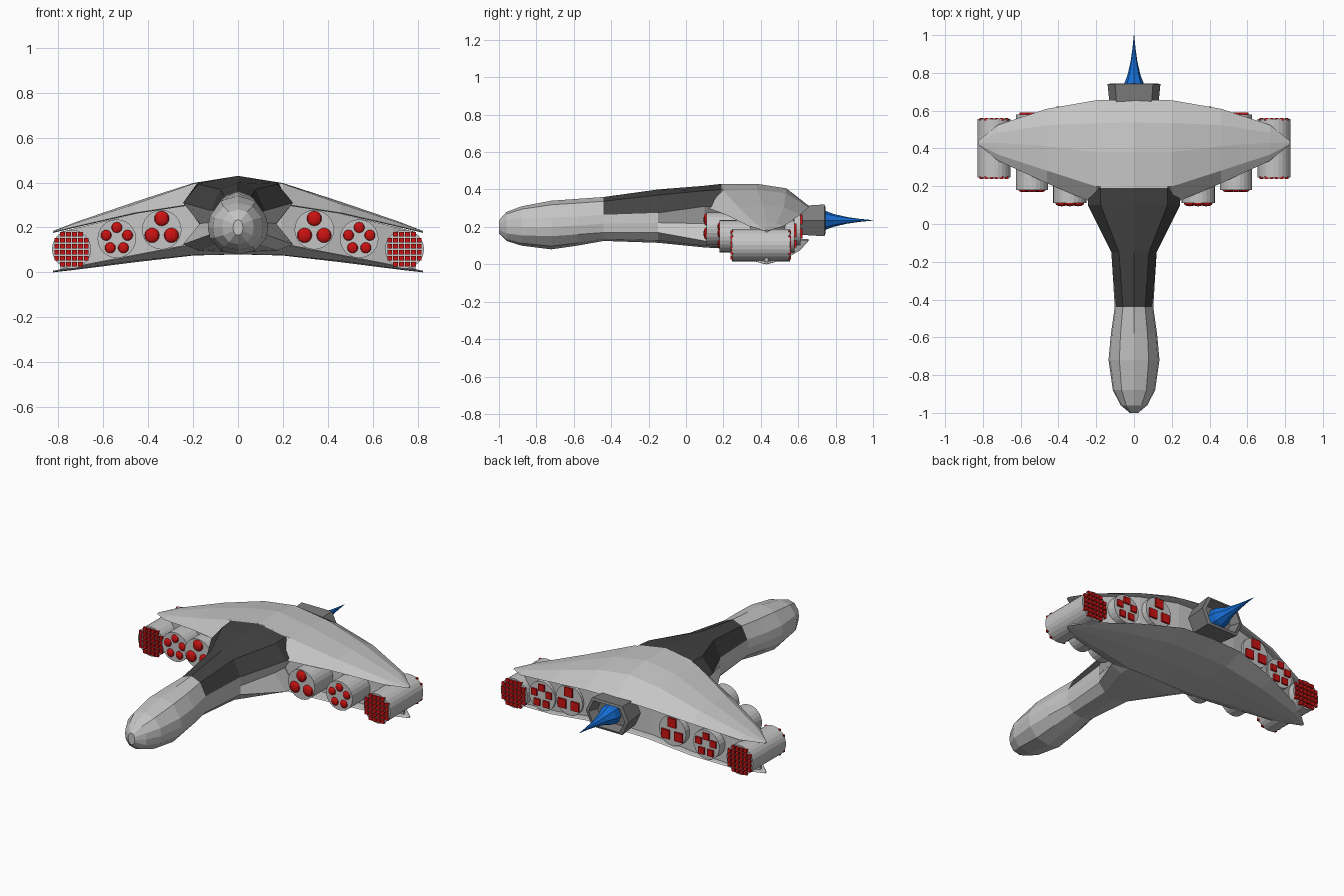
import bpy, bmesh, math
from mathutils import Matrix, Vector

if "Cube" in bpy.data.objects:
    bpy.data.objects.remove(bpy.data.objects["Cube"])


def material(name, rgb):
    m = bpy.data.materials.new(name)
    m.diffuse_color = (*rgb, 1)
    m.use_nodes = True
    m.node_tree.nodes["Principled BSDF"].inputs["Base Color"].default_value = m.diffuse_color
    return m


LIGHT = material("light_grey", (0.56, 0.56, 0.56))
DARK = material("charcoal", (0.055, 0.055, 0.055))
MID = material("mid_grey", (0.2, 0.2, 0.2))
RED = material("red", (0.6, 0.006, 0.006))
BLUE = material("blue", (0.008, 0.16, 0.68))


def finish(name, bm, *mats):
    bmesh.ops.recalc_face_normals(bm, faces=bm.faces)
    me = bpy.data.meshes.new(name)
    bm.to_mesh(me)
    bm.free()
    for m in mats:
        me.materials.append(m)
    ob = bpy.data.objects.new(name, me)
    bpy.context.collection.objects.link(ob)
    return ob


def loft(name, rings, mats, rule=None, closed=False):
    """Skin a list of equal-length rings; rule(i, j) gives the material index."""
    bm = bmesh.new()
    vs = [[bm.verts.new(p) for p in r] for r in rings]
    n = len(vs[0])
    for i in range(len(vs) if closed else len(vs) - 1):
        a, b = vs[i], vs[(i + 1) % len(vs)]
        for j in range(n):
            k = (j + 1) % n
            f = bm.faces.new((a[j], a[k], b[k], b[j]))
            if rule:
                f.material_index = rule(i, j)
    if not closed:
        bm.faces.new(vs[0])
        bm.faces.new(vs[-1])
    return finish(name, bm, *mats)


# Fuselage and neck: y, half width, z top, z upper edge, z lower edge, z bottom, waist, shoulder
hull = [
    (-1.0, .02, .235, .215, .185, .165, .022, .62),
    (-.96, .065, .28, .235, .165, .125, .07, .62),
    (-.88, .105, .31, .245, .155, .10, .112, .62),
    (-.72, .125, .34, .25, .15, .08, .135, .62),
    (-.58, .115, .35, .255, .16, .10, .122, .62),
    (-.44, .095, .36, .265, .17, .125, .102, .62),
    (-.15, .12, .40, .275, .17, .115, .12, .66),
    (.10, .245, .42, .31, .125, .09, .17, .72),
    (.19, .235, .43, .305, .12, .085, .17, .76),
    (.40, .15, .42, .30, .13, .09, .14, .76),
]
rings = []
for y, w, zt, zu, zl, zb, m, s in hull:
    half = [(s * w, zt - .24 * (zt - zu)), (w, zu), (m, (zu + zl) / 2), (w, zl),
            (s * w, zb + .24 * (zl - zb))]
    ring = [(0, zt)] + half + [(0, zb)] + [(-x, z) for x, z in reversed(half)]
    rings.append([(x, y, z) for x, z in ring])
# dark cover on the top strips behind the nose
loft("fuselage", rings, [LIGHT, DARK],
     lambda i, j: 1 if 5 <= i <= 7 and j in (0, 1, 10, 11) else 0)

# Wing: x, y front, y back, z top, upper edge, lower edge, z bottom, front fullness
wing = [
    (0, .10, .66, .43, .31, .13, .08, 1.0),
    (.2, .105, .655, .398, .305, .125, .075, .97),
    (.46, .215, .61, .314, .265, .075, .045, .8),
    (.72, .335, .525, .225, .205, .025, .012, .75),
    (.825, .42, .44, .184, .18, .003, 0, .7),
]
span = [(-s[0], *s[1:]) for s in reversed(wing[1:])] + wing


def lens(x, yf, yb, zp, ze, full, inner):
    """Cross-section of a shell: curved outside, flat inside."""
    pts = [(0, 0), (.17, full), (.5, 1), (.78, .8), (1, 0)]
    ring = [(x, yf + t * (yb - yf), ze + h * (zp - ze)) for t, h in pts]
    return ring + [(x, yb - .01, ze + inner), (x, yf + .01, ze + inner)]


loft("upper_wing_shell", [lens(x, a, b, zt, zu, f, -.004)
                          for x, a, b, zt, zu, zl, zb, f in span], [LIGHT])
loft("lower_wing_shell", [lens(x, a, b, zb, zl, f, .004)
                          for x, a, b, zt, zu, zl, zb, f in span], [LIGHT])
# recessed core between the shells
loft("wing_core", [[(x * .96, a + .45 * (b - a) * .4, zu), (x * .96, b - .09 * (b - a), zu),
                    (x * .96, b - .09 * (b - a), zl), (x * .96, a + .45 * (b - a) * .4, zl)]
                   for x, a, b, zt, zu, zl, zb, f in span], [LIGHT])

# Launcher pods: name, x, z, radius, y front, y back, number of tubes (0 = square grid), tube radius
pods = [
    ("outer", .742, .103, .087, .245, .555, 0, .0),
    ("middle", .54, .15, .086, .18, .58, 5, .024),
    ("inner", .34, .19, .088, .11, .612, 3, .033),
]


def box(bm, x, y, z, sx, sy):
    bmesh.ops.create_cube(bm, size=1, matrix=Matrix.Translation((x, y, z))
                          @ Matrix.Diagonal((sx, sy, sx, 1)))


for side, sx in (("left", -1), ("right", 1)):
    for name, px, z, r, y0, y1, n, tr in pods:
        x = px * sx
        bm = bmesh.new()
        bmesh.ops.create_cone(bm, cap_ends=True, segments=24, radius1=r, radius2=r, depth=y1 - y0,
                              matrix=Matrix.Translation((x, (y0 + y1) / 2, z))
                              @ Matrix.Rotation(math.pi / 2, 4, 'X'))
        finish(f"{name}_pod_{side}", bm, LIGHT)
        # red missile heads in front, red exhaust plates behind
        bm = bmesh.new()
        if n == 0:
            for i in range(6):
                for j in range(6):
                    dx, dz = (i - 2.5) * .0265, (j - 2.5) * .0265
                    if math.hypot(dx, dz) < .082:
                        for y in (y0, y1):
                            box(bm, x + dx, y, z + dz, .021, .014)
        for k in range(n):
            a = math.pi / 2 + k * math.tau / n
            dx, dz = .05 * math.cos(a), .05 * math.sin(a)
            bmesh.ops.create_uvsphere(bm, u_segments=12, v_segments=8, radius=tr,
                                      matrix=Matrix.Translation((x + dx, y0, z + dz))
                                      @ Matrix.Diagonal((1, .5, 1, 1)))
            box(bm, x + dx, y1, z + dz, tr * 1.6, .02)
        finish(f"{name}_warheads_{side}", bm, RED)

# Hexagonal engine nozzle, hollow at the back
hexagon = [(.14, 0), (.1, .085), (-.1, .085), (-.14, 0), (-.1, -.085), (-.14 + .24, -.085)]
nozzle = [(.60, .9), (.74, 1.0), (.745, .85), (.69, .7)]
loft("engine_nozzle", [[(x * s, y, .235 + z * s) for x, z in hexagon] for y, s in nozzle], [MID])

# Blue exhaust spike with a concave taper
spike = [(.68, .058), (.735, .055), (.79, .034), (.86, .018), (.93, .008), (1.0, .001)]
loft("exhaust_spike", [[(r * math.cos(k * math.tau / 8), y, .235 + r * math.sin(k * math.tau / 8))
                        for k in range(8)] for y, r in spike], [BLUE])
